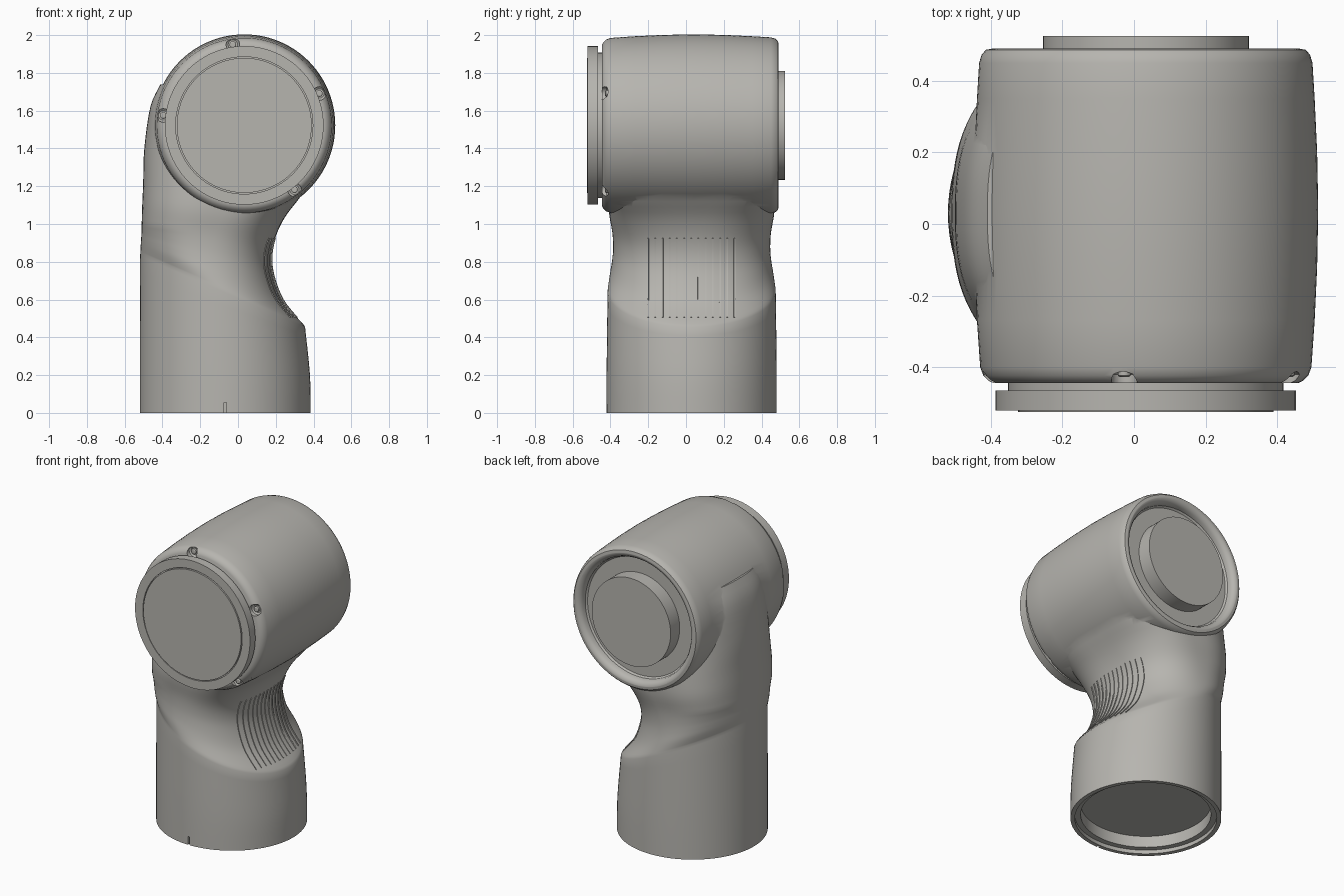
import bpy, bmesh, math
from mathutils import Vector
from mathutils.bvhtree import BVHTree

if "Cube" in bpy.data.objects:
    bpy.data.objects.remove(bpy.data.objects["Cube"])

grey = bpy.data.materials.new("warm_grey")
grey.use_nodes = True
COLOR = (0.47, 0.46, 0.43, 1)
grey.diffuse_color = COLOR
grey.node_tree.nodes["Principled BSDF"].inputs["Base Color"].default_value = COLOR

BARREL = Vector((0.033, 0, 1.522))
TUBE = Vector((-0.067, 0.03, 0))


def finish(name, bm):
    bmesh.ops.recalc_face_normals(bm, faces=bm.faces)
    mesh = bpy.data.meshes.new(name)
    bm.to_mesh(mesh)
    bm.free()
    mesh.materials.append(grey)
    ob = bpy.data.objects.new(name, mesh)
    bpy.context.collection.objects.link(ob)
    return ob


def activate(ob):
    bpy.ops.object.select_all(action='DESELECT')
    ob.select_set(True)
    bpy.context.view_layer.objects.active = ob


def smooth(ob, angle=30):
    activate(ob)
    bpy.ops.object.shade_smooth_by_angle(angle=math.radians(angle))


def skin(bm, rings):
    """Join equal rings of points with quads and close both ends."""
    loops = [[bm.verts.new(p) for p in ring] for ring in rings]
    n = len(loops[0])
    for a, b in zip(loops, loops[1:]):
        for i in range(n):
            j = (i + 1) % n
            bm.faces.new((a[i], a[j], b[j], b[i]))
    bm.faces.new(loops[0])
    bm.faces.new(loops[-1])


def lathe(name, profile, centre, axis='Y', n=96):
    """Turn (radius, height) pairs round an axis through centre."""
    rings = []
    for r, h in profile:
        ring = []
        for i in range(n):
            a = math.tau * i / n
            u, v = r * math.cos(a), r * math.sin(a)
            ring.append(centre + Vector((u, h, v) if axis == 'Y' else (u, v, h)))
        rings.append(ring)
    bm = bmesh.new()
    skin(bm, rings)
    return finish(name, bm)


def combine(target, tool, operation):
    mod = target.modifiers.new("cut", 'BOOLEAN')
    mod.operation = operation
    mod.solver = 'EXACT'
    mod.object = tool
    activate(target)
    bpy.ops.object.modifier_apply(modifier=mod.name)
    bpy.data.objects.remove(tool)


def section(xr, zr, xl, zl, hy, power, n=96):
    """Tilted ring: round on the left, squarer on the right."""
    ring = []
    cx, hx = (xr + xl) / 2, (xr - xl) / 2
    for i in range(n):
        a = math.tau * i / n
        c, s = math.cos(a), math.sin(a)
        p = power if c > 0 else min(power, 2.5)
        x = cx + hx * math.copysign(abs(c) ** (2 / p), c)
        y = TUBE.y + hy * math.copysign(abs(s) ** (2 / p), s)
        t = (x - xl) / (xr - xl)
        ring.append(Vector((x, y, zl + (zr - zl) * t)))
    return ring


def spline(keys, steps):
    """Catmull-Rom through the section settings."""
    out = []
    for i in range(len(keys) - 1):
        q = [keys[max(0, min(len(keys) - 1, i + k))] for k in (-1, 0, 1, 2)]
        for s in range(steps):
            t = s / steps
            out.append([b + 0.5 * t * (c - a + t * (2*a - 5*b + 4*c - d + t * (3*(b - c) + d - a)))
                        for a, b, c, d in zip(*q)])
    return out + [keys[-1]]


# Upright tube, then the waisted neck above the slanted seam
tube = [(0.385, 0, -0.52, 0, 0.45, 2), (0.381, 0.2, -0.52, 0.3, 0.45, 2),
        (0.355, 0.455, -0.518, 0.83, 0.445, 2)]
neck = [(0.345, 0.47, -0.517, 0.85, 0.443, 2), (0.25, 0.58, -0.515, 0.89, 0.432, 2.1),
        (0.2, 0.69, -0.513, 0.92, 0.421, 2.2), (0.178, 0.8, -0.511, 0.95, 0.416, 2.3),
        (0.192, 0.91, -0.51, 1.0, 0.42, 2.5), (0.245, 1.03, -0.507, 1.1, 0.438, 3),
        (0.335, 1.15, -0.502, 1.22, 0.44, 4), (0.42, 1.28, -0.496, 1.4, 0.43, 4),
        (0.3, 1.5, -0.464, 1.62, 0.42, 4), (0.2, 1.7, -0.41, 1.74, 0.4, 4)]
bm = bmesh.new()
skin(bm, [section(*k) for k in spline(tube, 4) + spline(neck, 4)])
body = finish("housing", bm)

# Bulged horizontal barrel
barrel = lathe("barrel", [(0.1, -0.445), (0.425, -0.445), (0.44, -0.438), (0.454, -0.424),
                          (0.463, -0.4), (0.472, -0.27), (0.479, -0.12), (0.482, 0.04),
                          (0.479, 0.2), (0.472, 0.35), (0.466, 0.45), (0.459, 0.473),
                          (0.447, 0.487), (0.43, 0.49), (0.1, 0.49)], BARREL)
combine(body, barrel, 'UNION')

# Rear recess with a rounded lip
combine(body, lathe("recess_cutter", [(0.1, 0.43), (0.385, 0.43), (0.395, 0.44), (0.398, 0.465),
                                      (0.41, 0.482), (0.43, 0.4915), (0.43, 0.6), (0.1, 0.6)],
                    BARREL), 'DIFFERENCE')

# Stepped hollow in the foot
combine(body, lathe("foot_cutter", [(0.425, -0.1), (0.425, 0.025), (0.39, 0.025), (0.39, 0.1)],
                    TUBE, 'Z'), 'DIFFERENCE')

# Alignment slot at the front of the foot
bm = bmesh.new()
bmesh.ops.create_cube(bm, size=1)
bmesh.ops.scale(bm, vec=(0.012, 0.04, 0.11), verts=bm.verts)
bmesh.ops.translate(bm, vec=TUBE + Vector((0, -0.45, 0)), verts=bm.verts)
combine(body, finish("slot_cutter", bm), 'DIFFERENCE')

# Screw pockets round the front rim
for k, deg in enumerate((-52, 23, 98, 173)):
    a = math.radians(deg)
    spot = BARREL + Vector((math.cos(a), 0, math.sin(a))) * 0.432
    combine(body, lathe("pocket_cutter", [(0.025, -0.412), (0.036, -0.42), (0.036, -0.5)],
                        spot, n=24), 'DIFFERENCE')
    smooth(lathe(f"screw_{k + 1}", [(0.018, -0.4), (0.018, -0.424), (0.012, -0.428)], spot, n=16))
smooth(body)

# Front cap with a fine ring groove, and the rear boss
smooth(lathe("front_cap", [(0.385, -0.43), (0.385, -0.466), (0.42, -0.466), (0.42, -0.522),
                           (0.363, -0.522), (0.363, -0.512), (0.357, -0.512),
                           (0.357, -0.525), (0.05, -0.525)], BARREL))
smooth(lathe("rear_boss", [(0.288, 0.42), (0.288, 0.525), (0.05, 0.525)], BARREL))

# Fine grip ribs following the concave side of the neck
bm = bmesh.new()
bm.from_mesh(body.data)
tree = BVHTree.FromBMesh(bm)
bm.free()
bm = bmesh.new()
for k in range(13):
    y = -0.2 + 0.038 * k
    rings = []
    for s in range(25):
        hit = tree.ray_cast(Vector((2, y, 0.505 + 0.0175 * s)), Vector((-1, 0, 0)))
        p, out = hit[0], hit[1] * 0.004
        side = Vector((0, 0.004, 0))
        rings.append([p - side - out, p + side - out, p + side + out, p - side + out])
    skin(bm, rings)
smooth(finish("grip_ribs", bm))
